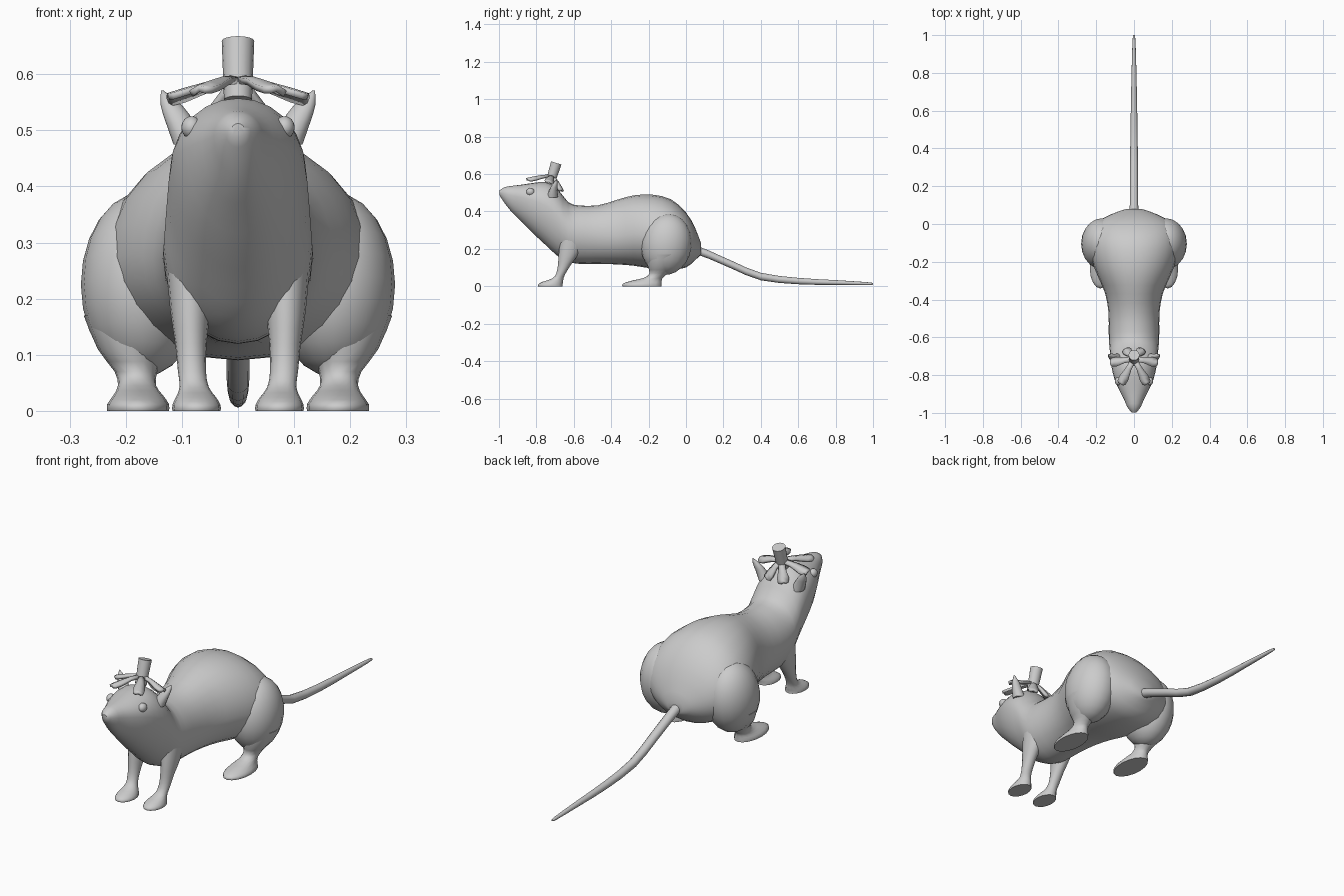
import bpy, bmesh, math
from mathutils import Vector, Matrix

if "Cube" in bpy.data.objects:
    bpy.data.objects.remove(bpy.data.objects["Cube"])


def finish(name, bm, mirror=False, angle=50):
    bmesh.ops.recalc_face_normals(bm, faces=bm.faces)
    me = bpy.data.meshes.new(name)
    bm.to_mesh(me)
    bm.free()
    ob = bpy.data.objects.new(name, me)
    bpy.context.collection.objects.link(ob)
    if mirror:
        ob.modifiers.new("Mirror", 'MIRROR')
    bpy.ops.object.select_all(action='DESELECT')
    ob.select_set(True)
    bpy.context.view_layer.objects.active = ob
    bpy.ops.object.shade_smooth_by_angle(angle=math.radians(angle))
    return ob


def refine(rows, steps):
    # Catmull-Rom interpolation of whole parameter rows
    out = []
    for i in range(len(rows) - 1):
        p = [rows[max(0, i - 1)], rows[i], rows[i + 1], rows[min(len(rows) - 1, i + 2)]]
        for s in range(steps):
            t = s / steps
            out.append([0.5 * (2 * b + (c - a) * t + (2 * a - 5 * b + 4 * c - d) * t * t
                               + (3 * b - a - 3 * c + d) * t ** 3) for a, b, c, d in zip(*p)])
    return out + [list(rows[-1])]


def loft(name, rows, ring, sides=16, steps=2, mirror=False):
    bm = bmesh.new()
    rings = [[bm.verts.new(ring(r, 2 * math.pi * k / sides)) for k in range(sides)]
             for r in refine(rows, steps)]
    for a, b in zip(rings, rings[1:]):
        for k in range(sides):
            bm.faces.new((a[k], a[k - 1], b[k - 1], b[k]))
    bm.faces.new(rings[0])
    bm.faces.new(rings[-1])
    return finish(name, bm, mirror)


def body_ring(r, a):
    y, top, mid, bot, w = r
    s = math.sin(a)
    return (w * math.cos(a), y, mid + s * ((top - mid) if s > 0 else (mid - bot)))


def level_ring(r, a):
    x, y, z, rx, ry = r
    return (x + rx * math.cos(a), y + ry * math.sin(a), max(z, 0))


def upright_ring(r, a):
    y, z, rad = r
    return (rad * math.cos(a), y, z + rad * math.sin(a))


def ellipsoid(name, loc, size, tilt=0, mirror=True):
    bm = bmesh.new()
    bmesh.ops.create_uvsphere(bm, u_segments=20, v_segments=12, radius=1)
    m = Matrix.Translation(loc) @ Matrix.Rotation(tilt, 4, 'X') @ Matrix.Diagonal((*size, 1))
    bm.transform(m)
    return finish(name, bm, mirror)


# Body and head: y, top, widest height, bottom, half width
loft("body", [
    (-0.998, .512, .50, .488, .012),
    (-.97, .53, .495, .445, .035),
    (-.93, .537, .485, .395, .052),
    (-.88, .543, .475, .345, .078),
    (-.82, .552, .46, .285, .104),
    (-.75, .557, .43, .22, .12),
    (-.69, .525, .38, .165, .126),
    (-.63, .450, .30, .132, .132),
    (-.57, .432, .28, .12, .134),
    (-.47, .433, .27, .12, .135),
    (-.37, .462, .27, .117, .152),
    (-.28, .486, .28, .11, .19),
    (-.18, .49, .27, .095, .228),
    (-.08, .465, .26, .09, .238),
    (0, .395, .25, .10, .205),
    (.05, .31, .225, .14, .125),
    (.08, .23, .20, .17, .04)], body_ring, sides=24)

# Hind legs
ellipsoid("thigh", (.17, -.105, .225), (.11, .135, .165), math.radians(-8))
loft("hind_leg", [
    (.19, -.11, .17, .085, .10),
    (.19, -.13, .11, .06, .075),
    (.182, -.145, .07, .038, .05),
    (.18, -.175, .045, .034, .05),
    (.178, -.215, .028, .044, .085),
    (.178, -.235, .012, .055, .104),
    (.178, -.235, 0, .055, .104)], level_ring, mirror=True)

# Front legs
loft("front_leg", [
    (.085, -.60, .27, .044, .07),
    (.085, -.625, .18, .036, .055),
    (.084, -.648, .12, .028, .036),
    (.082, -.668, .07, .025, .025),
    (.078, -.685, .042, .026, .03),
    (.075, -.712, .024, .036, .055),
    (.074, -.725, .01, .043, .065),
    (.074, -.725, 0, .043, .065)], level_ring, mirror=True)

# Tail
loft("tail", [
    (.04, .20, .024), (.12, .17, .022), (.25, .113, .021), (.4, .052, .020),
    (.6, .028, .017), (.8, .020, .013), (.97, .014, .008), (1.0, .013, .004)],
    upright_ring, sides=12)

# Ears and eyes
loft("ear", [
    (.085, -.715, .475, .030, .03),
    (.102, -.71, .512, .026, .022),
    (.119, -.70, .545, .019, .014),
    (.135, -.692, .571, .002, .002)], level_ring, sides=12, mirror=True)
ellipsoid("eye", (.083, -.832, .505), (.018, .022, .02))

# Stem cap on the head, leaning backward
cap = Matrix.Translation((0, -.718, .58)) @ Matrix.Rotation(math.radians(-17), 4, 'X')
bm = bmesh.new()
bmesh.ops.create_cone(bm, cap_ends=True, segments=16, radius1=.025, radius2=.029, depth=.11,
                      matrix=cap @ Matrix.Translation((0, 0, .028)))
finish("stem", bm)

# Drooping leaves around the stem: angle, length, droop
bm = bmesh.new()
for ang, length, droop in [(-60, .14, .055), (-120, .14, .055), (-4, .125, .035),
                           (184, .125, .035), (58, .085, .06), (122, .085, .06)]:
    m = cap @ Matrix.Rotation(math.radians(ang), 4, 'Z')
    strip = []
    for t, w in [(.08, .012), (.4, .014), (.75, .024), (.93, .022), (1.0, .012)]:
        z = .012 - droop * t ** 1.3
        strip.append([bm.verts.new(m @ Vector((length * t, s * w, z - abs(s) * w * .4)))
                      for s in (-1, 0, 1)])
    for a, b in zip(strip, strip[1:]):
        for k in range(2):
            bm.faces.new((a[k], b[k], b[k + 1], a[k + 1]))
leaves = finish("stem_leaves", bm)
mod = leaves.modifiers.new("Thickness", 'SOLIDIFY')
mod.thickness = .012
mod.offset = 0
